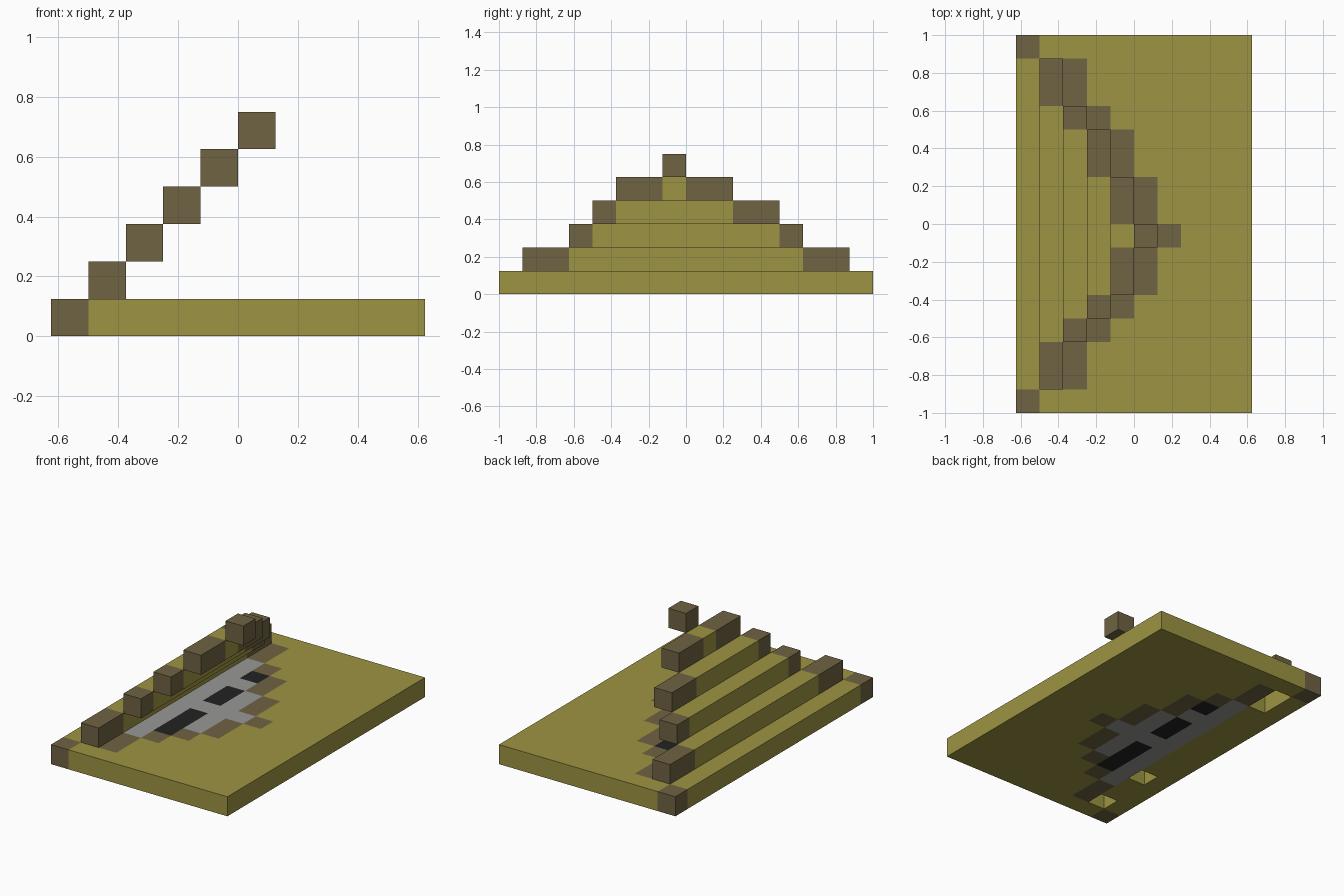
import bpy
import bmesh

cube = bpy.data.objects.get("Cube")
if cube:
    bpy.data.objects.remove(cube, do_unlink=True)

U = 0.125            # block size
COLS, ROWS = 10, 16  # slab size in blocks


def material(name, rgb):
    m = bpy.data.materials.new(name)
    m.use_nodes = True
    color = (*rgb, 1.0)
    m.diffuse_color = color
    bsdf = next(n for n in m.node_tree.nodes if n.type == 'BSDF_PRINCIPLED')
    bsdf.inputs["Base Color"].default_value = color
    bsdf.inputs["Roughness"].default_value = 0.9
    return m


MATS = [material("olive", (0.335, 0.296, 0.055)),
        material("brown", (0.159, 0.125, 0.056)),
        material("grey", (0.314, 0.314, 0.308)),
        material("black", (0.016, 0.016, 0.016))]
OLIVE, BROWN, GREY, BLACK = range(4)

# Each step in blocks along y: start, inner start, inner end, end
STEPS = [(-7, -5, 5, 7), (-5, -4, 4, 5), (-4, -3, 2, 4), (-3, -1, 0, 2), (-1, 0, 0, 0)]
HOLES = {(1, -7), (1, -4), (1, 5), (1, 6)}
SPOTS = {(3, -4), (3, -3), (3, -2), (3, 0), (3, 1), (3, 3)}


def make_object(name, bm):
    mesh = bpy.data.meshes.new(name)
    bm.to_mesh(mesh)
    bm.free()
    for m in MATS:
        mesh.materials.append(m)
    obj = bpy.data.objects.new(name, mesh)
    bpy.context.collection.objects.link(obj)
    return obj


def band_color(step, y, middle):
    """Brown ends with a differently coloured middle."""
    return middle if step[1] < y < step[2] else BROWN


def slab_color(col, row):
    if (col, row) in SPOTS:
        return BLACK
    if col == 0 and row in (-8, 7):
        return BROWN
    if 2 <= col <= 6:
        step = STEPS[col - 2]
        if step[0] <= row < step[3]:
            return band_color(step, row + 0.5, GREY)
    return OLIVE


# Base slab: a sheet of square cells with openings, thickened downward
bm = bmesh.new()
verts = {(c, r): bm.verts.new(((c - COLS / 2) * U, (r - ROWS / 2) * U, U))
         for c in range(COLS + 1) for r in range(ROWS + 1)}
for c in range(COLS):
    for r in range(ROWS):
        row = r - ROWS // 2
        if (c, row) in HOLES:
            continue
        face = bm.faces.new([verts[c, r], verts[c + 1, r],
                             verts[c + 1, r + 1], verts[c, r + 1]])
        face.material_index = slab_color(c, row)
slab = make_object("base_slab", bm)
thick = slab.modifiers.new("thickness", 'SOLIDIFY')
thick.thickness = U
thick.offset = -1

# Rising bars: each one block further inward and one block higher
for i, step in enumerate(STEPS, start=1):
    bm = bmesh.new()
    bmesh.ops.create_cube(bm, size=1)
    y0, y1 = step[0] * U, step[3] * U
    x = (i + 0.5 - COLS / 2) * U
    for v in bm.verts:
        v.co = (x + v.co.x * U, (y0 + y1) / 2 + v.co.y * (y1 - y0), (i + 0.5 + v.co.z) * U)
    # Cut where the colour changes
    for cut in step[1:3]:
        if step[0] < cut < step[3]:
            bmesh.ops.bisect_plane(bm, geom=bm.verts[:] + bm.edges[:] + bm.faces[:],
                                   plane_co=(0, cut * U, 0), plane_no=(0, 1, 0))
    for f in bm.faces:
        f.material_index = band_color(step, f.calc_center_median().y / U, OLIVE)
    make_object(f"step_bar_{i}", bm)
